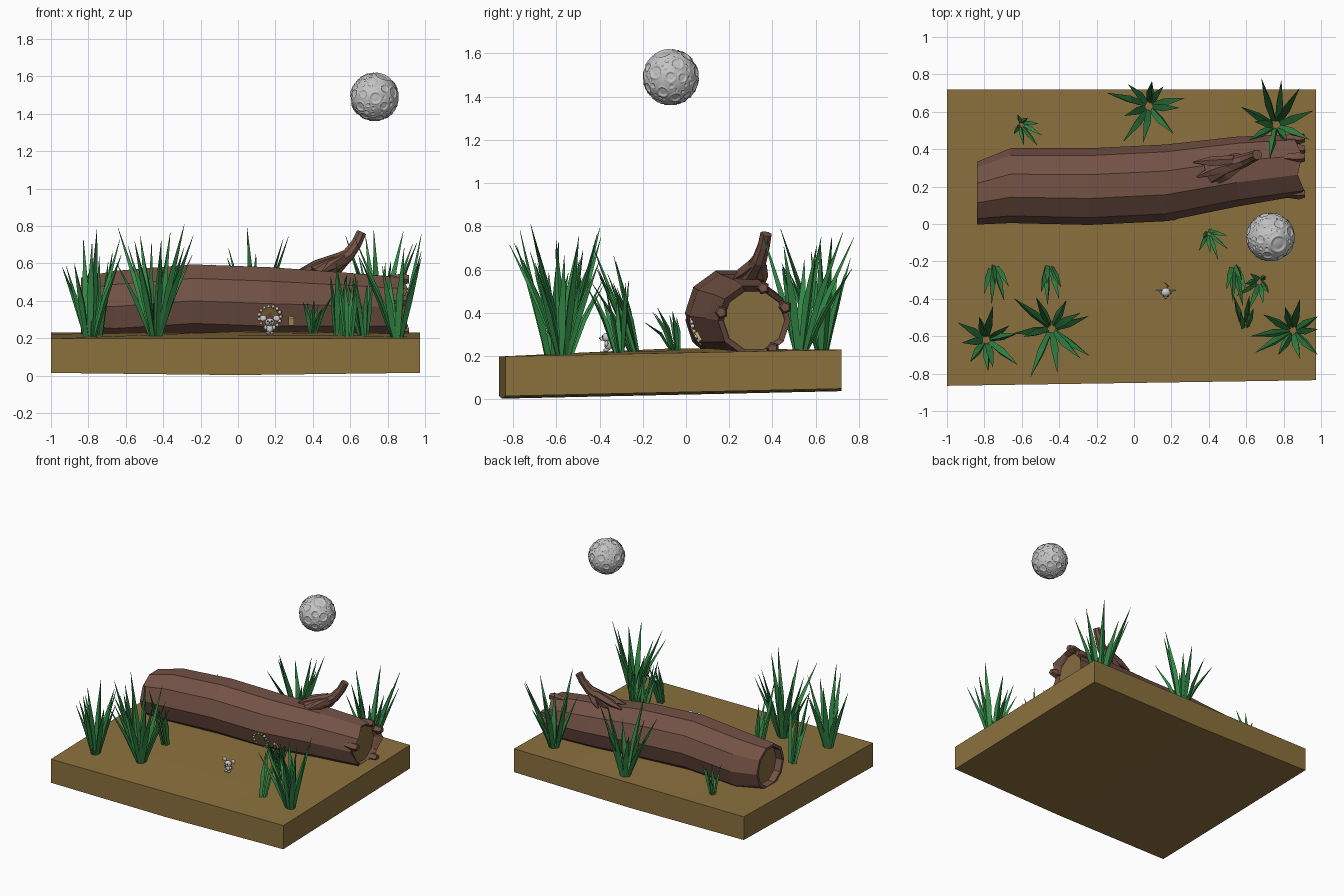
import bpy, bmesh, math, random
from mathutils import Vector, Matrix

if "Cube" in bpy.data.objects:
    bpy.data.objects.remove(bpy.data.objects["Cube"])
random.seed(7)


def material(name, *rgb):
    m = bpy.data.materials.new(name)
    m.use_nodes = True
    m.diffuse_color = (*rgb, 1)
    m.node_tree.nodes["Principled BSDF"].inputs["Base Color"].default_value = (*rgb, 1)
    return m


SOIL = material("soil", .26, .165, .048)
BARK = material("bark", .17, .083, .06)
WOOD = material("cut_wood", .24, .15, .05)
GRASS = material("grass_green", .033, .25, .062)
ROCK = material("moon_grey", .55, .55, .55)
FUR = material("pale_fur", .62, .61, .6)
DARK = material("dark", .02, .018, .016)
CREAM = material("cream", .6, .48, .2)


def finish(name, bm, *mats, smooth=False):
    bmesh.ops.recalc_face_normals(bm, faces=bm.faces)
    mesh = bpy.data.meshes.new(name)
    bm.to_mesh(mesh)
    bm.free()
    for m in mats:
        mesh.materials.append(m)
    for p in mesh.polygons:
        p.use_smooth = smooth
    ob = bpy.data.objects.new(name, mesh)
    bpy.context.collection.objects.link(ob)
    return ob


def ring(centre, axis, r, sides, phase=0.0, flat=1.0):
    """Points of a polygon around an axis."""
    a = Vector(axis).normalized()
    side = a.cross(Vector((0, 0, 1)))
    if side.length < .01:
        side = Vector((1, 0, 0))
    side.normalize()
    up = side.cross(a)
    return [Vector(centre) + r * (side * math.cos(t) + up * flat * math.sin(t))
            for t in (phase + math.tau * i / sides for i in range(sides))]


def loft(bm, rings):
    """Skin a row of rings and cap both ends."""
    rows = [[bm.verts.new(p) for p in r] for r in rings]
    n = len(rows[0])
    for a, b in zip(rows, rows[1:]):
        for i in range(n):
            j = (i + 1) % n
            bm.faces.new((a[i], a[j], b[j], b[i]))
    return bm.faces.new(rows[0]), bm.faces.new(rows[-1])


def ball(name, centre, size, mat, detail=2):
    bm = bmesh.new()
    bmesh.ops.create_icosphere(bm, subdivisions=detail, radius=1)
    bmesh.ops.scale(bm, vec=size, verts=bm.verts)
    bmesh.ops.translate(bm, vec=centre, verts=bm.verts)
    return finish(name, bm, mat, smooth=True)


# Ground slab with a gentle mound
def ground_z(x, y):
    mound = max(0, 1 - max(abs(x), abs(y + .07) * 1.25)) * .022
    return .198 + .02 * (y + .86) + mound


bm = bmesh.new()
bmesh.ops.create_grid(bm, x_segments=4, y_segments=4, size=1)
for v in bm.verts:
    x, y = v.co.x * .987 - .013, v.co.y * .785 - .065
    if y < -.8:
        y += .015 * v.co.x
    v.co = (x, y, ground_z(x, y))
low = bmesh.ops.extrude_face_region(bm, geom=bm.faces[:])["geom"]
for v in low:
    if isinstance(v, bmesh.types.BMVert):
        v.co.z = .003 + .022 * (v.co.y + .86) + .012 * abs(v.co.x)
finish("ground_slab", bm, SOIL)

# Hollow-ended log: x, y, z, radius
SECTIONS = [(-.84, .165, .365, .168), (-.66, .205, .37, .2), (-.24, .2, .4, .205),
            (.17, .22, .385, .205), (.55, .28, .375, .187), (.86, .315, .365, .168)]
SIDES = 10


def log_ring(x, y, z, r):
    return ring((x, y, z), (1, 0, 0), r, SIDES)


def end_rings(sec, inward):
    x, y, z, r = sec
    return [log_ring(x + inward, y, z, r * .84), log_ring(x, y, z, r * .87)]


outer = [log_ring(*s) for s in SECTIONS]
for i, p in enumerate(outer[-1]):
    p.x += (0, .05, .015, .04)[i % 4]
bm = bmesh.new()
caps = loft(bm, end_rings(SECTIONS[0], .05) + outer + end_rings(SECTIONS[-1], -.015)[::-1])
for f in caps:
    f.material_index = 1
finish("log", bm, BARK, WOOD)

# Splintered bark at the broken end
bm = bmesh.new()
x, y, z, r = SECTIONS[-1]
for ang in (.4, 1.3, 2.9, 5.3):
    c = Vector((x, y + r * .93 * math.cos(ang), z + r * .93 * math.sin(ang)))
    loft(bm, [ring(c + Vector((dx, 0, 0)), (1, 0, 0), s, 5)
              for dx, s in ((-.07, .018), (.02, .032), (.055, .022))])
finish("bark_splinters", bm, BARK)

# Broken branch with roots spreading over the log
bm = bmesh.new()
path = [Vector(p) for p in ((.42, .28, .53), (.5, .31, .59), (.59, .34, .645),
                            (.635, .36, .71), (.66, .37, .765))]
radii = (.07, .05, .036, .03, .028)
loft(bm, [ring(p, path[min(i + 1, 4)] - path[max(i - 1, 0)], s, 8)
          for i, (p, s) in enumerate(zip(path, radii))])
for end in ((.33, .25, .56), (.32, .33, .56), (.45, .22, .555), (.5, .36, .53)):
    d = Vector(end) - path[2]
    loft(bm, [ring(path[2] + d * t, d, s, 5) for t, s in ((.2, .03), (.65, .028), (1, .005))])
finish("branch", bm, BARK)


# Grass tufts made of folded, pointed blades
def blade(bm, root, tip, width):
    d = tip - root
    mid = root + d * .4 + Vector((0, 0, .03))
    phase = random.uniform(0, math.tau)
    loft(bm, [ring(root, d, width * .7, 3, phase, .6), ring(mid, d, width, 3, phase, .6),
              ring(tip, d, .001, 3, phase)])


def tuft(name, x, y, height, reach, count, lean=(0, 0), width=.024):
    bm = bmesh.new()
    start = random.uniform(0, math.tau)
    for i in range(count):
        a = start + i * math.tau / count + random.uniform(-.25, .25)
        out = Vector((math.cos(a), math.sin(a), 0))
        root = Vector((x, y, ground_z(x, y) - .01)) + out * width
        rise = height * random.uniform(.6, 1)
        spread = reach * random.uniform(.5, 1.1)
        tip = root + out * spread + Vector((lean[0], lean[1], rise))
        tip.x = max(-.99, min(.98, tip.x))
        blade(bm, root, tip, width)
    finish(name, bm, GRASS)


tuft("front_left_grass", -.79, -.62, .62, .19, 10)
tuft("front_middle_grass", -.44, -.56, .62, .25, 11)
tuft("front_right_grass", .85, -.57, .58, .2, 10)
tuft("back_middle_grass", .08, .63, .58, .21, 10)
tuft("back_right_grass", .76, .53, .57, .18, 10, (0, .04))
tuft("back_left_small_grass", -.6, .53, .24, .09, 7, (.04, -.04), .014)
tuft("log_side_small_grass", .4, -.05, .23, .07, 7, (.03, -.06), .014)
tuft("right_small_grass", .67, -.31, .35, .08, 7, (-.03, -.05), .017)
for label, px in (("left", -.75), ("middle", -.455), ("right", .54)):
    tuft(label + "_reeds", px, -.24, .5, .05, 5, (.02, -.13), .018)
tuft("front_reeds", .59, -.54, .48, .05, 4, (0, .12), .018)

# Cratered moon
bm = bmesh.new()
bmesh.ops.create_icosphere(bm, subdivisions=6, radius=1)
craters = [(Vector((.35, -.3, .9)).normalized(), .36)]
for k in range(900):
    d = Vector([random.gauss(0, 1) for _ in range(3)]).normalized()
    s = random.uniform(.16, .25) if k < 250 else random.uniform(.05, .1)
    if all(d.angle(c) > (s + q) * 1.15 for c, q in craters):
        craters.append((d, s))
for v in bm.verts:
    n = v.co.normalized()
    h = 0
    for c, s in craters:
        t = math.acos(max(-1, min(1, n.dot(c)))) / s
        if t < 1.3:
            h += .035 * math.exp(-((t - .95) / .16) ** 2)
            h -= .045 * max(0, min(1, (.95 - t) / .2))
    v.co = n * (.127 * (1 + h))
bmesh.ops.translate(bm, vec=(.73, -.07, 1.49), verts=bm.verts)
finish("moon", bm, ROCK, smooth=True)

# Little mouse standing before the log
MX, MY, MZ = .17, -.36, ground_z(.17, -.36)
ball("mouse_body", (MX, MY, MZ + .03), (.02, .018, .025), FUR)
ball("mouse_head", (MX, MY - .005, MZ + .064), (.026, .024, .022), FUR)
ball("mouse_snout", (MX, MY - .028, MZ + .058), (.01, .011, .009), FUR)
ball("mouse_nose", (MX, MY - .039, MZ + .06), (.004, .004, .004), DARK)
for side, s in (("left", 1), ("right", -1)):
    ball(side + "_ear", (MX + s * .036, MY + .006, MZ + .085), (.019, .006, .017), FUR)
    ball(side + "_eye", (MX + s * .011, MY - .026, MZ + .069), (.004, .004, .005), DARK)
    ball(side + "_arm", (MX + s * .023, MY - .008, MZ + .036), (.008, .009, .014), FUR)
    ball(side + "_foot", (MX + s * .012, MY - .01, MZ + .006), (.01, .015, .007), FUR)
bm = bmesh.new()
tail = [Vector((MX + .012 * math.sin(i), MY + .015 + .008 * i, MZ + .012 + .002 * i * i))
        for i in range(5)]
loft(bm, [ring(p, (0, 1, .3), .003, 6) for p in tail])
finish("mouse_tail", bm, FUR)


# Round doorway and small window on the front of the log
def log_front(z):
    return .225 - math.sqrt(max(.001, .2 ** 2 - (z - .385) ** 2))


bm = bmesh.new()
hole = ring((.17, 0, .31), (0, 1, 0), .052, 14)
for p in hole:
    p.y = log_front(p.z) - .004
bm.faces.new([bm.verts.new(p) for p in hole])
finish("doorway", bm, WOOD)
for i, p in enumerate(ring((.17, 0, .315), (0, 1, 0), .058, 15)):
    if p.z > .25:
        ball("doorway_stone", (p.x, log_front(p.z), p.z), (.011, .011, .011),
             CREAM if i % 3 == 0 else FUR, 1)
bm = bmesh.new()
bmesh.ops.create_cube(bm, size=1, matrix=Matrix.Translation((.285, log_front(.29) + .008, .292))
                      @ Matrix.Rotation(.5, 4, "X") @ Matrix.Diagonal((.028, .015, .045, 1)))
finish("window", bm, CREAM)
